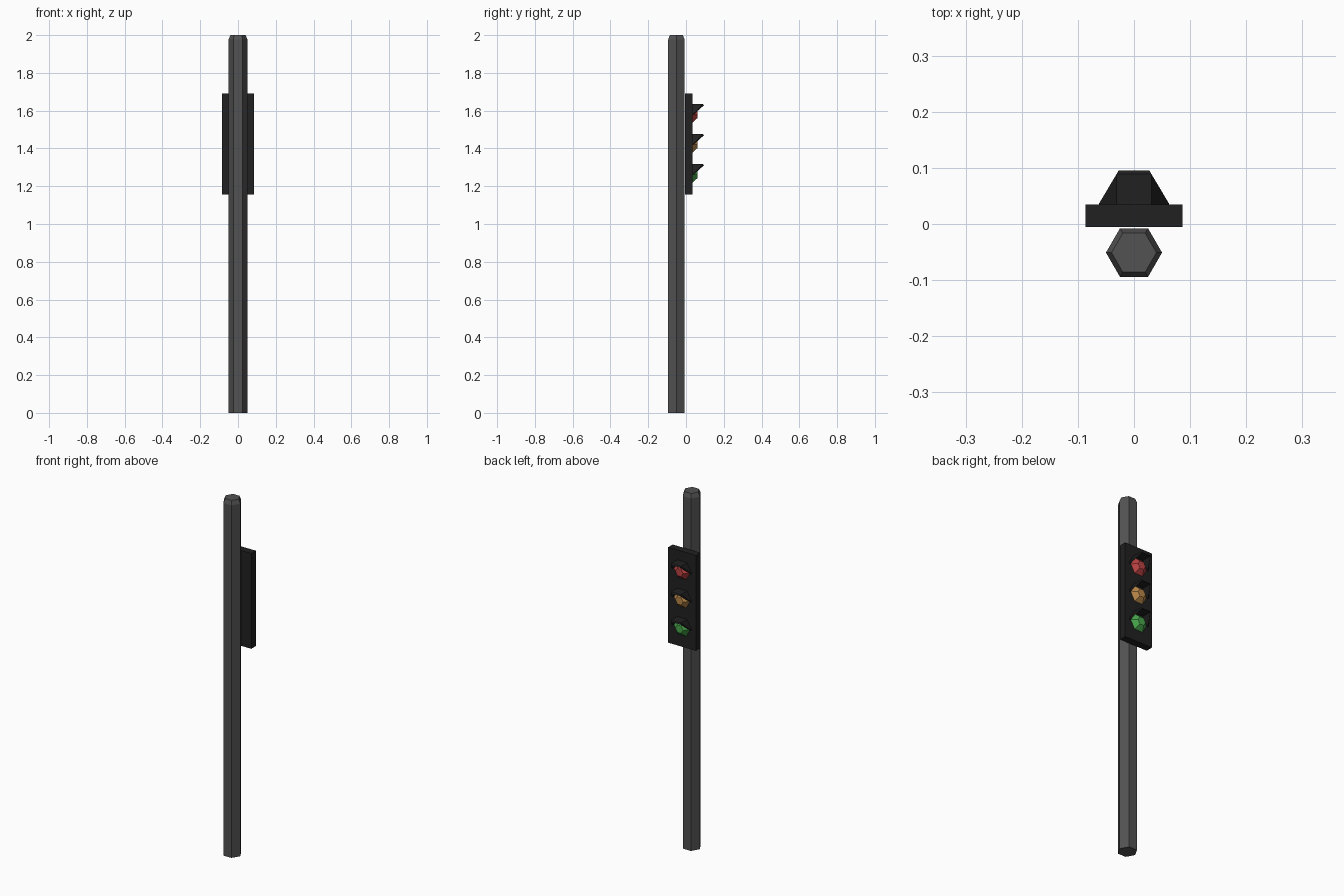
import bpy, bmesh, math

if "Cube" in bpy.data.objects:
    bpy.data.objects.remove(bpy.data.objects["Cube"])


def material(name, rgb):
    m = bpy.data.materials.new(name)
    m.diffuse_color = (*rgb, 1)
    m.use_nodes = True
    m.node_tree.nodes["Principled BSDF"].inputs["Base Color"].default_value = m.diffuse_color
    return m


GREY = material("pole grey", (0.085, 0.085, 0.085))
BLACK = material("housing black", (0.015, 0.015, 0.015))
LENSES = [("red", (0.50, 0.055, 0.055)),
          ("amber", (0.48, 0.24, 0.065)),
          ("green", (0.065, 0.38, 0.07))]


def build(name, rings, mat, closed=True):
    """Skin a list of equal-length point rings; closed rings get end caps."""
    bm = bmesh.new()
    rows = [[bm.verts.new(p) for p in ring] for ring in rings]
    n = len(rows[0])
    for a, b in zip(rows, rows[1:]):
        for i in range(n):
            j = (i + 1) % n
            bm.faces.new((a[i], a[j], b[j], b[i]))
    if closed:
        bm.faces.new(rows[0])
        bm.faces.new(rows[-1])
    bmesh.ops.recalc_face_normals(bm, faces=bm.faces)
    me = bpy.data.meshes.new(name)
    bm.to_mesh(me)
    bm.free()
    me.materials.append(mat)
    ob = bpy.data.objects.new(name, me)
    bpy.context.collection.objects.link(ob)
    return ob


def hexagon(r):
    return [(r * math.cos(k * math.pi / 3), r * math.sin(k * math.pi / 3)) for k in range(6)]


# Hexagonal pole with a chamfered top
build("pole", [[(x, y - 0.051, z) for x, y in hexagon(r)]
               for r, z in ((0.05, 0), (0.05, 1.977), (0.04, 2.0))], GREY)

# Flat signal housing
build("housing", [[(x, y, z) for x, y in ((-0.086, -0.005), (0.086, -0.005),
                                          (0.086, 0.035), (-0.086, 0.035))]
                  for z in (1.155, 1.69)], BLACK)

FACE = 0.035
for i, (colour, rgb) in enumerate(LENSES):
    zc = 1.581 - 0.159 * i
    # Faceted lens
    build(colour + "_lens", [[(x, y, zc + z) for x, z in hexagon(r)]
                             for r, y in ((0.05, FACE - 0.002), (0.05, FACE), (0.024, 0.06))],
          material(colour + " lens", rgb))
    # Visor: upper half of a hexagonal tube, cut at a slant
    outer, inner = hexagon(0.062)[:4], hexagon(0.055)[:4]
    tip_out = (0.037, 0.089, 0.089, 0.037)
    tip_in = (0.041, 0.095, 0.095, 0.041)
    rings = []
    for k in range(4):
        (xo, zo), (xi, zi) = outer[k], inner[k]
        rings.append([(xo, FACE - 0.002, zc + zo), (xo, tip_out[k], zc + zo),
                      (xi, tip_in[k], zc + zi), (xi, FACE - 0.002, zc + zi)])
    build(colour + "_visor", rings, BLACK)
